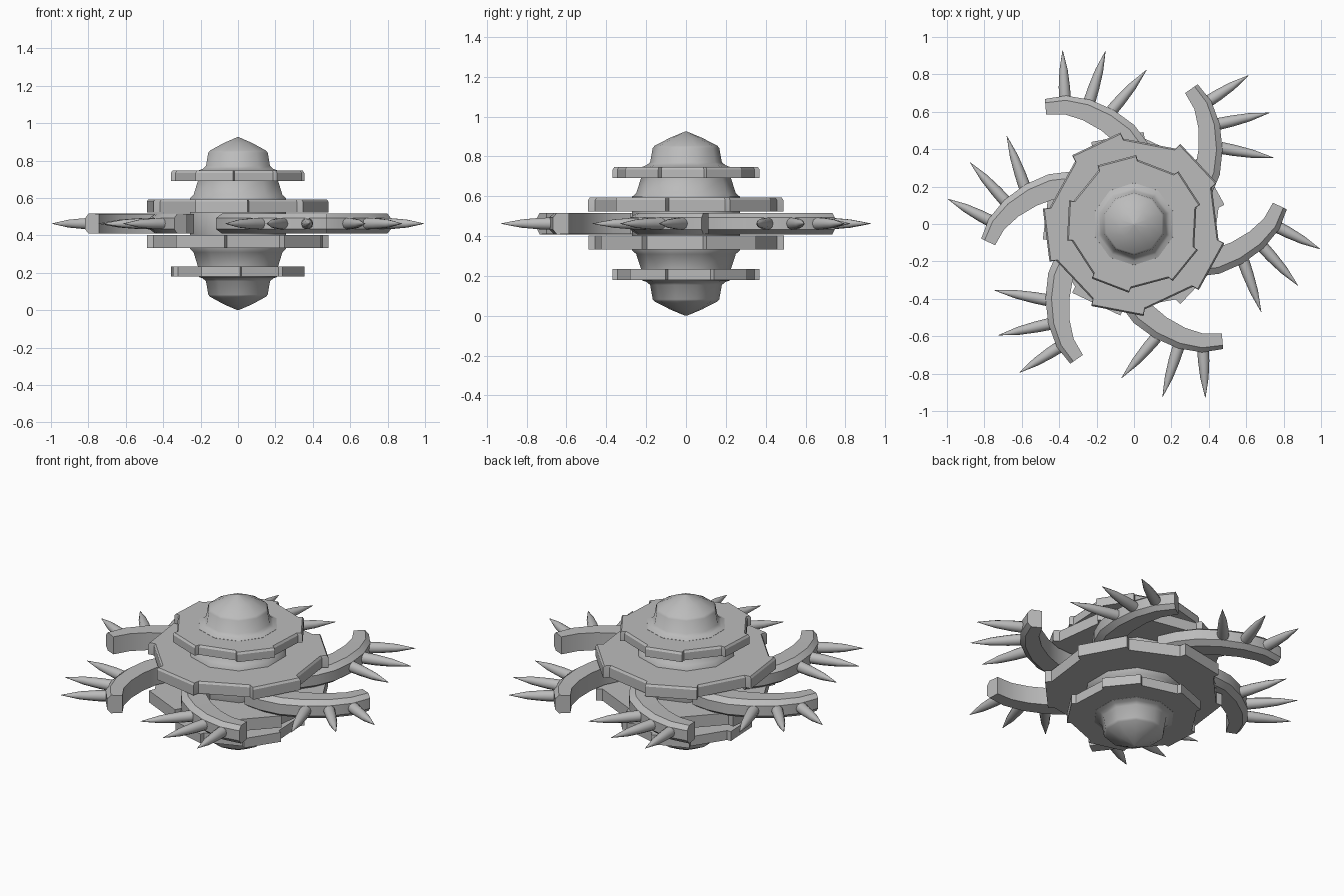
import bpy, bmesh, math
from mathutils import Vector, Matrix

if "Cube" in bpy.data.objects:
    bpy.data.objects.remove(bpy.data.objects["Cube"])

MID = 0.4625          # height of the symmetry plane
GREY = bpy.data.materials.new("plain grey")
GREY.diffuse_color = (0.5, 0.5, 0.5, 1)
GREY.use_nodes = True
GREY.node_tree.nodes["Principled BSDF"].inputs["Base Color"].default_value = GREY.diffuse_color


def finish(name, bm, angle):
    bmesh.ops.recalc_face_normals(bm, faces=bm.faces)
    me = bpy.data.meshes.new(name)
    bm.to_mesh(me)
    bm.free()
    me.materials.append(GREY)
    ob = bpy.data.objects.new(name, me)
    bpy.context.collection.objects.link(ob)
    bpy.ops.object.select_all(action='DESELECT')
    ob.select_set(True)
    bpy.context.view_layer.objects.active = ob
    bpy.ops.object.shade_smooth_by_angle(angle=math.radians(angle))
    return ob


def skin(bm, rings):
    """Join rings of equal vertex count and cap both ends."""
    rows = [[bm.verts.new(p) for p in ring] for ring in rings]
    n = len(rows[0])
    for a, b in zip(rows, rows[1:]):
        for i in range(n):
            j = (i + 1) % n
            bm.faces.new((a[i], a[j], b[j], b[i]))
    bm.faces.new(rows[0])
    bm.faces.new(rows[-1])


def circle(r, z, n, phase=0.0):
    return [Vector((r * math.cos(phase + i * math.tau / n),
                    r * math.sin(phase + i * math.tau / n), z)) for i in range(n)]


# Central spindle, a ten-sided turned profile mirrored above and below
half = [(0.27, 0.135), (0.25, 0.153), (0.225, 0.23), (0.22, 0.285), (0.198, 0.293),
        (0.18, 0.308), (0.167, 0.38), (0.157, 0.391), (0.08, 0.431), (0.004, 0.4625)]
profile = [(r, MID - h) for r, h in reversed(half)] + [(r, MID + h) for r, h in half]
bm = bmesh.new()
skin(bm, [circle(r, z, 10, math.radians(18)) for r, z in profile])
finish("spindle", bm, 48)


# Notched discs: decagons with every other side pushed outward
def notched_ring(apothem, half_side, step, centre, z, flip):
    pts = []
    for k in range(5):
        a = math.radians(centre + 72 * k)
        out = Vector((math.cos(a), math.sin(a), 0))
        side = Vector((-math.sin(a), math.cos(a), 0))
        for d, s in ((apothem, -1), (apothem + step, -1), (apothem + step, 1), (apothem, 1)):
            p = out * d + side * s * half_side
            pts.append(Vector((p.x, p.y * flip, z)))
    return pts


def notched_disc(name, radius, step, centre, low, high, upper):
    ap, hs = radius * math.cos(math.pi / 10), radius * math.sin(math.pi / 10)
    flip = 1 if upper else -1
    levels = [(low, 0), (high - 0.012, 0), (high, 0.008)] if upper else [(low, 0), (high, 0)]
    bm = bmesh.new()
    skin(bm, [notched_ring(ap - c, hs - c * 0.325, step, centre, z, flip) for z, c in levels])
    return finish(name, bm, 25)


for upper in (True, False):
    tag = "upper" if upper else "lower"
    for size, radius, step, centre, low, high in (("large", 0.46, 0.036, 43.2, 0.06, 0.13),
                                                  ("small", 0.345, 0.025, 33, 0.228, 0.284)):
        lo, hi = (MID + low, MID + high) if upper else (MID - high, MID - low)
        notched_disc(f"{tag}_{size}_disc", radius, step, centre, lo, hi, upper)

# Six curved arms, each carrying three spikes on its outer edge
PATH = [(0.24, -0.20, 0.07), (0.34, -0.21, 0.07), (0.44, -0.20, 0.068), (0.55, -0.155, 0.064),
        (0.655, -0.085, 0.058), (0.735, 0.0, 0.05), (0.78, 0.096, 0.041)]
SECTION = [(-1, -0.052), (0.5, -0.054), (1, -0.03), (1, 0.03), (0.5, 0.054), (-1, 0.052)]
SPIKES = [((0.765, -0.015), (0.995, -0.134)), ((0.69, -0.125), (0.877, -0.33)),
          ((0.585, -0.20), (0.68, -0.47))]


def arm_rings():
    pts = [Vector((x, y, MID)) for x, y, _ in PATH]
    rings = []
    for i, p in enumerate(pts):
        t = (pts[min(i + 1, len(pts) - 1)] - pts[max(i - 1, 0)]).normalized()
        out = Vector((t.y, -t.x, 0))
        rings.append([p + out * s * PATH[i][2] + Vector((0, 0, h)) for s, h in SECTION])
    return rings


def spike_rings(base, tip):
    a, b = Vector((*base, MID)), Vector((*tip, MID))
    turn = (b - a).to_track_quat('Z', 'Y').to_matrix()
    length = (b - a).length
    shape = ((0.032, 0), (0.03, 0.25), (0.022, 0.6), (0.001, 1))
    return [[a + turn @ v for v in circle(r, t * length, 10)] for r, t in shape]


for k in range(6):
    rot = Matrix.Rotation(math.radians(60 * k), 4, 'Z')
    bm = bmesh.new()
    skin(bm, arm_rings())
    bm.transform(rot)
    finish(f"arm_{k + 1}", bm, 35)
    bm = bmesh.new()
    for base, tip in SPIKES:
        skin(bm, spike_rings(base, tip))
    bm.transform(rot)
    finish(f"arm_spikes_{k + 1}", bm, 45)
